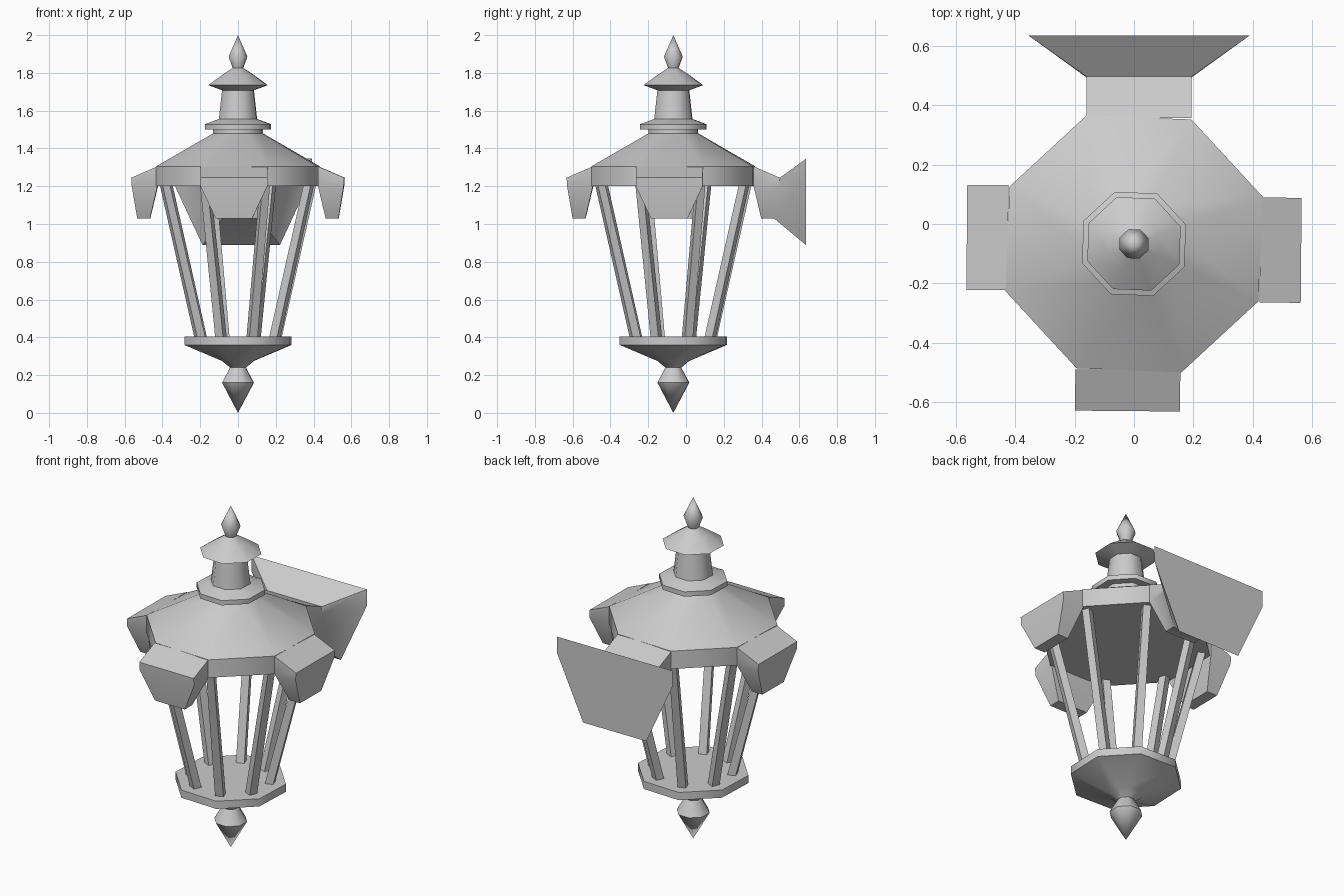
import bpy, bmesh
from math import sin, cos, radians, pi

if "Cube" in bpy.data.objects:
    bpy.data.objects.remove(bpy.data.objects["Cube"])

CY = -0.067              # lantern axis sits slightly forward of the origin
TURN = radians(20.2)     # twist of the octagons


def finish(name, bm):
    bmesh.ops.recalc_face_normals(bm, faces=bm.faces)
    mesh = bpy.data.meshes.new(name)
    bm.to_mesh(mesh)
    bm.free()
    obj = bpy.data.objects.new(name, mesh)
    bpy.context.collection.objects.link(obj)
    obj.location.y = CY
    bpy.ops.object.select_all(action='DESELECT')
    obj.select_set(True)
    bpy.context.view_layer.objects.active = obj
    bpy.ops.object.shade_smooth_by_angle(angle=radians(48))
    return obj


def lathe(name, profile, sides=8):
    """Turn (radius, z) points, listed bottom to top, into a closed solid."""
    bm = bmesh.new()
    rings = []
    for r, z in profile:
        if r == 0:
            rings.append([bm.verts.new((0, 0, z))] * sides)
        else:
            rings.append([bm.verts.new((r * cos(TURN + 2 * pi * i / sides),
                                        r * sin(TURN + 2 * pi * i / sides), z))
                          for i in range(sides)])
    for a, b in zip(rings, rings[1:]):
        for i in range(sides):
            j = (i + 1) % sides
            bm.faces.new(list(dict.fromkeys((a[i], a[j], b[j], b[i]))))
    for ring in (rings[0], rings[-1]):
        if ring[0] is not ring[1]:
            bm.faces.new(ring)
    return finish(name, bm)


def arm(name, angle, sections):
    """Loft sections of three (distance, half width, z) levels outward."""
    bm = bmesh.new()
    c, s = cos(angle), sin(angle)

    def put(d, t, z):
        t -= 0.017
        return bm.verts.new((d * c - t * s, d * s + t * c, z))

    loops = []
    for sec in sections:
        left = [put(d, w, z) for d, w, z in sec]
        right = [put(d, -w, z) for d, w, z in sec]
        loops.append(left + right[::-1])
    for a, b in zip(loops, loops[1:]):
        for i in range(6):
            j = (i + 1) % 6
            bm.faces.new((a[i], a[j], b[j], b[i]))
    for l in (loops[0], loops[-1]):
        bm.faces.new((l[0], l[1], l[4], l[5]))
        bm.faces.new((l[1], l[2], l[3], l[4]))
    return finish(name, bm)


# Base dish with hanging finial
lathe("base", [(0, 0), (0.09, 0.16), (0.045, 0.24), (0.09, 0.275),
               (0.303, 0.36), (0.303, 0.405)])

# Roof
lathe("roof", [(0.462, 1.2), (0.462, 1.305), (0.14, 1.48), (0.14, 1.5)])

# Collar, chimney, cap and top finial
lathe("chimney", [(0.187, 1.5), (0.187, 1.528), (0.108, 1.556), (0.09, 1.708),
                  (0.168, 1.735), (0.088, 1.79), (0.03, 1.826),
                  (0.053, 1.886), (0, 2.0)])

# Four drooping arms; the back one flares into the wall plate
inner = [(0.425, 0.177, 1.305), (0.425, 0.177, 1.2), (0.465, 0.097, 1.03)]
outer = [(0.564, 0.177, 1.245), (0.561, 0.177, 1.2), (0.533, 0.097, 1.03)]
plate = [(0.703, w * 2.11, 1.156 + (z - 1.156) * 2.13) for _, w, z in outer]
for k, name in enumerate(("right_arm", "back_arm", "left_arm", "front_arm")):
    sections = [inner, outer] + ([plate] if k == 1 else [])
    tilt = 0 if k == 1 else radians(-0.5)
    arm(name, k * pi / 2 + tilt, sections)

# Eight leaning bars at the octagon corners
for i in range(8):
    a = TURN + i * pi / 4
    bm = bmesh.new()
    ends = []
    for r, z, h in ((0.215, 0.4, 0.023), (0.412, 1.205, 0.021)):
        ends.append([bm.verts.new(((r + u * h) * cos(a) - v * h * sin(a),
                                   (r + u * h) * sin(a) + v * h * cos(a), z))
                     for u, v in ((-1, -1), (1, -1), (1, 1), (-1, 1))])
    for j in range(4):
        n = (j + 1) % 4
        bm.faces.new((ends[0][j], ends[0][n], ends[1][n], ends[1][j]))
    bm.faces.new(ends[0])
    bm.faces.new(ends[1])
    finish(f"bar_{i + 1}", bm)
